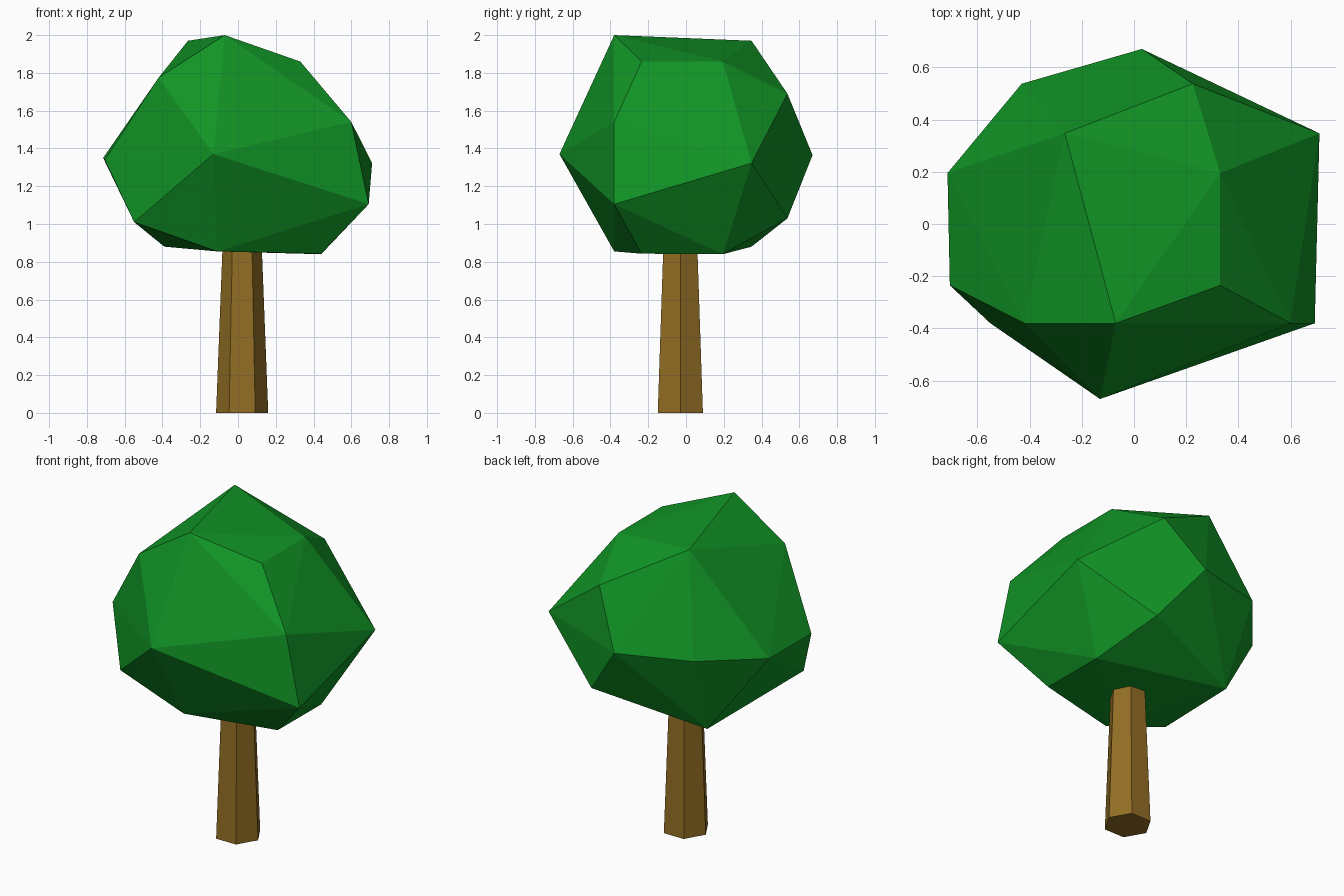
import bpy, bmesh
from mathutils import Matrix

if "Cube" in bpy.data.objects:
    bpy.data.objects.remove(bpy.data.objects["Cube"])


def material(name, color):
    m = bpy.data.materials.new(name)
    m.diffuse_color = (*color, 1)
    m.use_nodes = True
    m.node_tree.nodes["Principled BSDF"].inputs["Base Color"].default_value = m.diffuse_color
    return m


def add_object(name, bm, mat):
    bmesh.ops.recalc_face_normals(bm, faces=bm.faces)
    mesh = bpy.data.meshes.new(name)
    bm.to_mesh(mesh)
    bm.free()
    mesh.materials.append(mat)
    obj = bpy.data.objects.new(name, mesh)
    bpy.context.collection.objects.link(obj)
    return obj


leaf_green = material("leaf green", (0.0056, 0.30, 0.019))
bark_brown = material("bark brown", (0.29, 0.155, 0.018))

# Trunk: tapered six-sided post, its top hidden inside the crown
bm = bmesh.new()
bmesh.ops.create_cone(bm, cap_ends=True, segments=6, radius1=0.138, radius2=0.10, depth=0.98)
bmesh.ops.rotate(bm, verts=bm.verts, matrix=Matrix.Rotation(1.5707963, 3, 'Z'))
bmesh.ops.translate(bm, verts=bm.verts, vec=(0.022, -0.03, 0.49))
add_object("trunk", bm, bark_brown)

# Crown: irregular faceted ball, corners grouped in rings of equal y (front to back)
rings = {
    -0.67: [(-0.13, 1.37)],
    -0.38: [(-0.07, 2.0), (0.60, 1.54), (0.692, 1.105), (-0.11, 0.855), (-0.55, 1.01), (-0.42, 1.775)],
    -0.235: [(0.33, 1.86), (0.44, 0.843), (-0.705, 1.34)],
    0.195: [(0.33, 1.86), (0.44, 0.84), (-0.714, 1.35)],
    0.347: [(-0.265, 1.97), (0.71, 1.322), (-0.39, 0.88)],
    0.537: [(0.225, 1.69), (0.28, 1.03), (-0.43, 1.385)],
    0.67: [(0.03, 1.365)],
}
bm = bmesh.new()
for y, corners in rings.items():
    for x, z in corners:
        bm.verts.new((x, y, z))
hull = bmesh.ops.convex_hull(bm, input=bm.verts)
loose = [v for v in bm.verts if not v.link_faces]
bmesh.ops.delete(bm, geom=loose, context='VERTS')
add_object("crown", bm, leaf_green)
